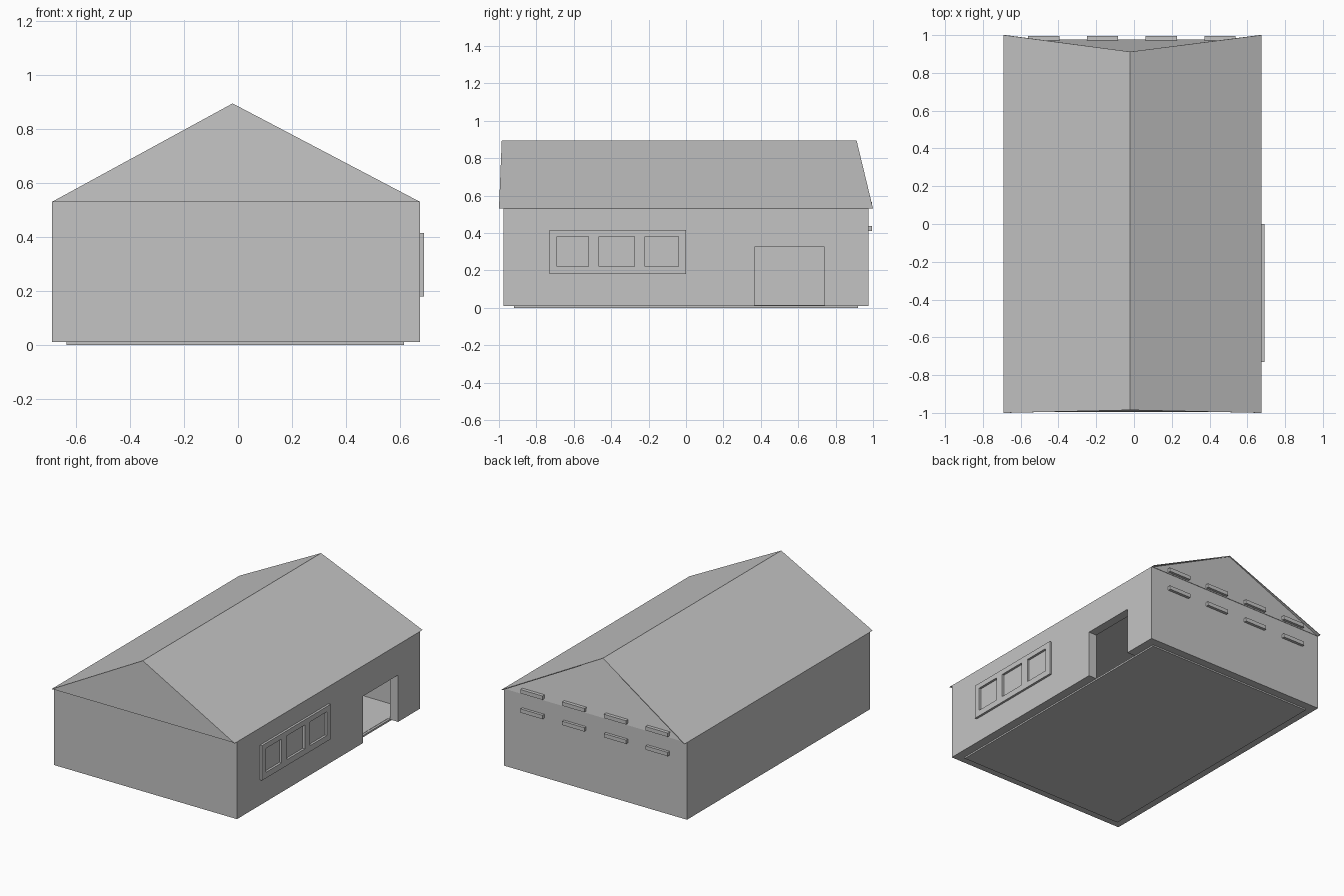
import bpy, bmesh
from mathutils import Vector

if "Cube" in bpy.data.objects:
    bpy.data.objects.remove(bpy.data.objects["Cube"], do_unlink=True)

grey = bpy.data.materials.new("plain_grey")
grey.use_nodes = True
COLOUR = (0.55, 0.55, 0.55, 1)
grey.diffuse_color = COLOUR
grey.node_tree.nodes["Principled BSDF"].inputs["Base Color"].default_value = COLOUR

# Shared outline of the building
LEFT, RIGHT, MID = -0.69, 0.675, -0.02
EAVE, RIDGE = 0.53, 0.895


def add_object(name, bm):
    bmesh.ops.recalc_face_normals(bm, faces=bm.faces)
    mesh = bpy.data.meshes.new(name)
    bm.to_mesh(mesh)
    bm.free()
    mesh.materials.append(grey)
    obj = bpy.data.objects.new(name, mesh)
    bpy.context.scene.collection.objects.link(obj)
    return obj


def box(name, low, high):
    bm = bmesh.new()
    bmesh.ops.create_cube(bm, size=1)
    low, high = Vector(low), Vector(high)
    for v in bm.verts:
        v.co = (low + high) / 2 + v.co * (high - low)
    return add_object(name, bm)


def loft(name, front, back):
    """Closed solid between two matching end outlines."""
    bm = bmesh.new()
    a = [bm.verts.new(p) for p in front]
    b = [bm.verts.new(p) for p in back]
    bm.faces.new(a)
    bm.faces.new(b)
    for i in range(len(a)):
        j = (i + 1) % len(a)
        bm.faces.new((a[i], a[j], b[j], b[i]))
    return add_object(name, bm)


def cut(obj, low, high):
    cutter = box("cutter", low, high)
    cutter.hide_render = True
    mod = obj.modifiers.new("cut", "BOOLEAN")
    mod.operation, mod.solver, mod.object = "DIFFERENCE", "EXACT", cutter
    bpy.context.view_layer.update()
    evaluated = obj.evaluated_get(bpy.context.evaluated_depsgraph_get())
    mesh = bpy.data.meshes.new_from_object(evaluated)
    obj.modifiers.clear()
    obj.data = mesh
    bpy.data.objects.remove(cutter, do_unlink=True)


# Hollow walls with the side doorway
walls = box("walls", (LEFT, -0.975, 0.01), (RIGHT, 0.975, EAVE))
cut(walls, (-0.635, -0.92, 0.014), (0.615, 0.92, 0.5))
cut(walls, (0.6, 0.365, 0.0), (0.7, 0.74, 0.325))

# Base slab
box("floor_slab", (-0.635, -0.92, 0), (0.615, 0.92, 0.012))

# Gable ends that lean inward as they rise
def gable_end(y_low, y_top):
    return [(LEFT + 0.01, y_low, EAVE), (RIGHT - 0.01, y_low, EAVE),
            (MID, y_top, RIDGE - 0.006)]

loft("gables", gable_end(-0.996, -0.984), gable_end(0.978, 0.908))

# Thin roof sheet folded over the ridge
def roof_end(y_eave, y_ridge):
    t = 0.006
    return [(LEFT, y_eave, EAVE), (MID, y_ridge, RIDGE), (RIGHT, y_eave, EAVE),
            (RIGHT - 0.01, y_eave, EAVE), (MID, y_ridge, RIDGE - t),
            (LEFT + 0.01, y_eave, EAVE)]

loft("roof", roof_end(-1, -0.985), roof_end(1, 0.912))

# Triple window frame on the side wall
frame = box("window_frame", (RIGHT - 0.005, -0.73, 0.18), (0.69, 0, 0.415))
for start, end in ((-0.69, -0.52), (-0.465, -0.275), (-0.22, -0.04)):
    cut(frame, (0.6, start, 0.22), (0.8, end, 0.38))

# Two rows of vent bars on the back
for row, z in (("lower", 0.41), ("upper", 0.54)):
    for i in range(4):
        x = -0.56 + i * 0.311
        box(f"{row}_vent_{i + 1}", (x, 0.96, z), (x + 0.165, 0.994, z + 0.026))
